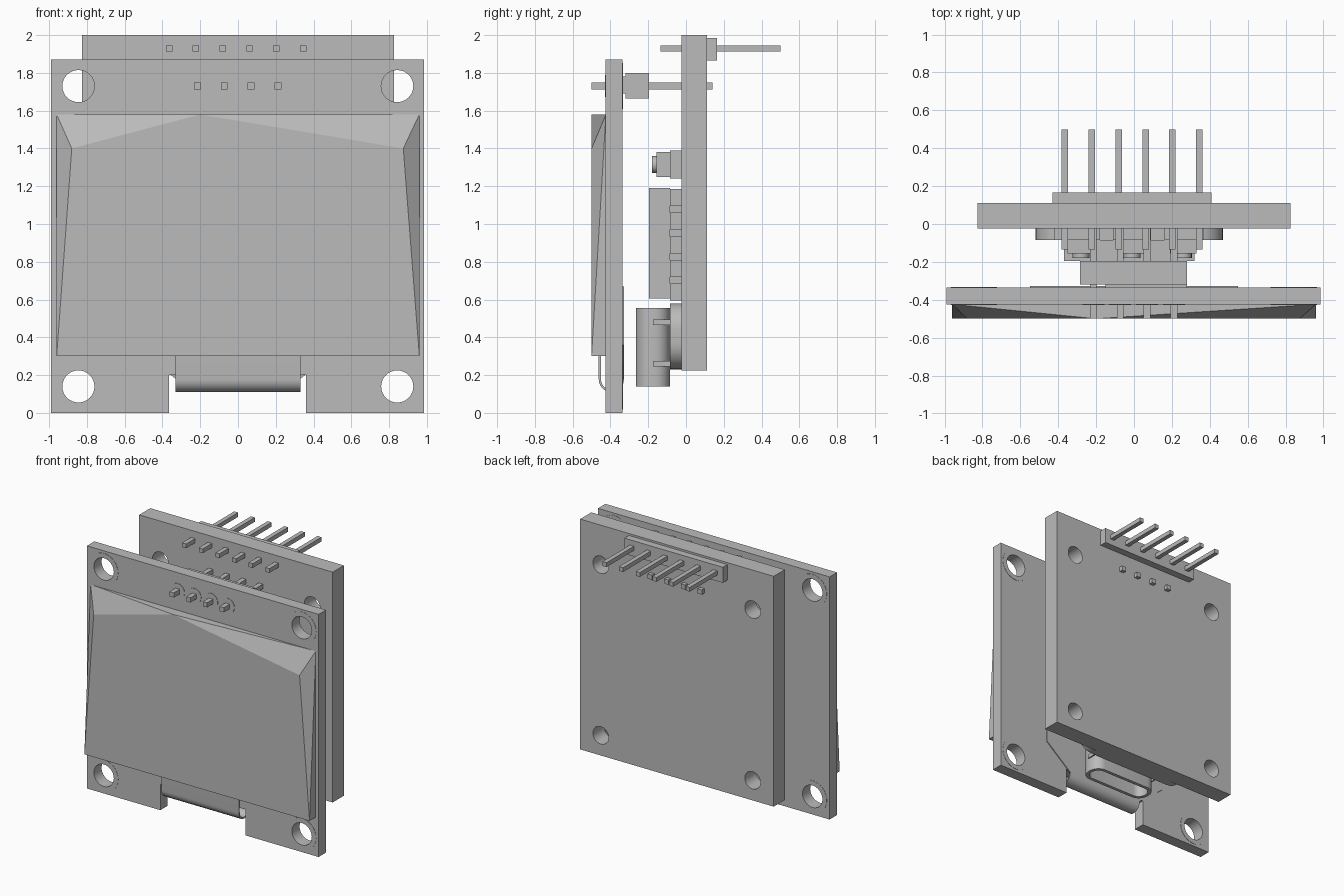
import bpy, bmesh
from math import cos, sin, pi
from mathutils import Vector

cube = bpy.data.objects.get("Cube")
if cube:
    bpy.data.objects.remove(cube, do_unlink=True)

grey = bpy.data.materials.new("plain_grey")
grey.use_nodes = True
grey.diffuse_color = (0.5, 0.5, 0.5, 1)
grey.node_tree.nodes["Principled BSDF"].inputs["Base Color"].default_value = (0.5, 0.5, 0.5, 1)


def finish(name, bm, smooth=False):
    bmesh.ops.recalc_face_normals(bm, faces=bm.faces)
    mesh = bpy.data.meshes.new(name)
    bm.to_mesh(mesh)
    bm.free()
    mesh.materials.append(grey)
    obj = bpy.data.objects.new(name, mesh)
    bpy.context.collection.objects.link(obj)
    if smooth:
        bpy.ops.object.select_all(action='DESELECT')
        obj.select_set(True)
        bpy.context.view_layer.objects.active = obj
        bpy.ops.object.shade_smooth_by_angle()
    return obj


def circle(u, v, r, n=32):
    return [(u + r * cos(2 * pi * i / n), v + r * sin(2 * pi * i / n)) for i in range(n)]


def rect(u0, u1, v0, v1):
    return [(u0, v0), (u1, v0), (u1, v1), (u0, v1)]


def rounded(u0, u1, v0, v1, r, n=8):
    corners = [(u1 - r, v1 - r), (u0 + r, v1 - r), (u0 + r, v0 + r), (u1 - r, v0 + r)]
    return [(cu + r * cos(pi / 2 * (k + i / n)), cv + r * sin(pi / 2 * (k + i / n)))
            for k, (cu, cv) in enumerate(corners) for i in range(n + 1)]


# Extrude an outline (with optional holes) along one axis
def solid(name, outline, d0, d1, holes=(), axis="y", smooth=False):
    place = {"y": lambda u, v: (u, d0, v),
             "x": lambda u, v: (d0, u, v),
             "z": lambda u, v: (u, v, d0)}[axis]
    bm = bmesh.new()
    for loop in (outline, *holes):
        verts = [bm.verts.new(place(u, v)) for u, v in loop]
        for i, vert in enumerate(verts):
            bm.edges.new((vert, verts[i - 1]))
    bmesh.ops.triangle_fill(bm, edges=bm.edges[:], use_beauty=True)
    grown = bmesh.ops.extrude_face_region(bm, geom=bm.faces[:])["geom"]
    step = Vector([d1 - d0 if a == axis else 0 for a in "xyz"])
    bmesh.ops.translate(bm, vec=step, verts=[g for g in grown if isinstance(g, bmesh.types.BMVert)])
    return finish(name, bm, smooth)


def box(name, x0, x1, y0, y1, z0, z1):
    return solid(name, rect(x0, x1, z0, z1), y0, y1)


# Display board with a bottom notch and mounting holes
mounts = [(x, z) for x in (-0.845, 0.843) for z in (0.14, 1.73)]
solid("display_board",
      [(-0.99, 0), (-0.365, 0), (-0.365, 0.2), (0.36, 0.2), (0.36, 0),
       (0.985, 0), (0.985, 1.87), (-0.99, 1.87)],
      -0.425, -0.335, [circle(x, z, 0.085) for x, z in mounts], smooth=True)
for i, (x, z) in enumerate(mounts):
    for side, y in (("front", -0.427), ("back", -0.335)):
        solid(f"mount_pad_{side}_{i + 1}", circle(x, z, 0.122), y, y + 0.002, [circle(x, z, 0.085)])

# Faceted screen, flush with the board at its top corners
bm = bmesh.new()
front = [(-0.96, 0.3), (0.96, 0.3), (0.875, 1.4), (-0.2, 1.58), (-0.88, 1.4), (-0.88, 0.5)]
back = rect(-0.96, 0.96, 0.3, 1.58)
for y, ring in ((-0.5, front), (-0.424, back)):
    for x, z in ring:
        bm.verts.new((x, y, z))
bmesh.ops.convex_hull(bm, input=bm.verts[:])
bmesh.ops.dissolve_limit(bm, angle_limit=0.01, verts=bm.verts[:], edges=bm.edges[:])
finish("screen", bm)

# Flexible ribbon folding under the screen and spreading on the back
bend = [(-0.395 + r * cos(a), 0.177 + r * sin(a))
        for r, order in ((0.067, range(13)), (0.055, range(12, -1, -1)))
        for a in (pi + pi * i / 12 for i in order)]
ribbon = [(-0.462, 0.5)] + bend[:13] + [(-0.328, 0.3), (-0.34, 0.3)] + bend[13:] + [(-0.45, 0.5)]
solid("ribbon_bend", ribbon, -0.33, 0.33, axis="x", smooth=True)
solid("ribbon_tail", [(-0.33, 0.18), (0.33, 0.18), (0.55, 0.36), (0.55, 0.67), (-0.55, 0.67), (-0.55, 0.36)],
      -0.336, -0.328)

# Controller board with four holes
solid("controller_board", rect(-0.825, 0.825, 0.225, 2.0), -0.025, 0.11,
      [circle(x, z, 0.067) for x in (-0.645, 0.65) for z in (0.38, 1.695)], smooth=True)

# Four-pin header joining the boards
box("joining_header", -0.285, 0.28, -0.32, -0.195, 1.665, 1.8)
box("joining_header_rib", -0.15, 0.28, -0.336, -0.32, 1.69, 1.78)
for i in range(4):
    x = -0.215 + 0.142 * i
    box(f"joining_pin_{i + 1}", x - 0.018, x + 0.018, -0.5, 0.14, 1.712, 1.748)
    solid(f"joining_pad_{i + 1}", circle(x, 1.73, 0.058, 20), -0.428, -0.424)

# Six-pin header on the back
box("rear_header", -0.43, 0.41, 0.11, 0.165, 1.865, 1.985)
for i in range(6):
    x = -0.365 + 0.142 * i
    box(f"rear_pin_{i + 1}", x - 0.017, x + 0.017, -0.135, 0.5, 1.912, 1.945)

# Socket base and hollow rounded socket
solid("socket_base", rounded(-0.52, 0.47, 0.23, 0.58, 0.14), -0.085, -0.025, smooth=True)
solid("socket_shell", rounded(-0.28, 0.28, -0.265, -0.085, 0.08), 0.14, 0.5,
      [rounded(-0.255, 0.255, -0.24, -0.11, 0.06)], axis="z", smooth=True)
solid("socket_end", rounded(-0.28, 0.28, -0.265, -0.085, 0.08), 0.5, 0.555, axis="z", smooth=True)
box("socket_tongue", -0.19, 0.19, -0.19, -0.16, 0.2, 0.5)
for z in (0.26, 0.48):
    for x in (-0.29, 0.28):
        box("socket_tab", x, x + 0.01, -0.175, -0.08, z - 0.015, z + 0.015)

# Main chip with side legs
box("chip_body", -0.37, 0.32, -0.195, -0.085, 0.605, 1.19)
box("chip_base", -0.33, 0.28, -0.085, -0.025, 0.62, 1.18)
for i in range(5):
    z = 0.64 + 0.125 * i
    for x in (-0.42, 0.29):
        box("chip_leg", x, x + 0.08, -0.085, -0.025, z - 0.045, z + 0.045)

# Small push buttons above the chip
for i, x in enumerate((-0.28, -0.01, 0.26)):
    box(f"button_base_{i + 1}", x - 0.1, x + 0.1, -0.085, -0.025, 1.24, 1.39)
    box(f"button_case_{i + 1}", x - 0.07, x + 0.07, -0.155, -0.085, 1.25, 1.38)
    solid(f"button_cap_{i + 1}", circle(x, 1.315, 0.045, 20), -0.18, -0.155, smooth=True)
